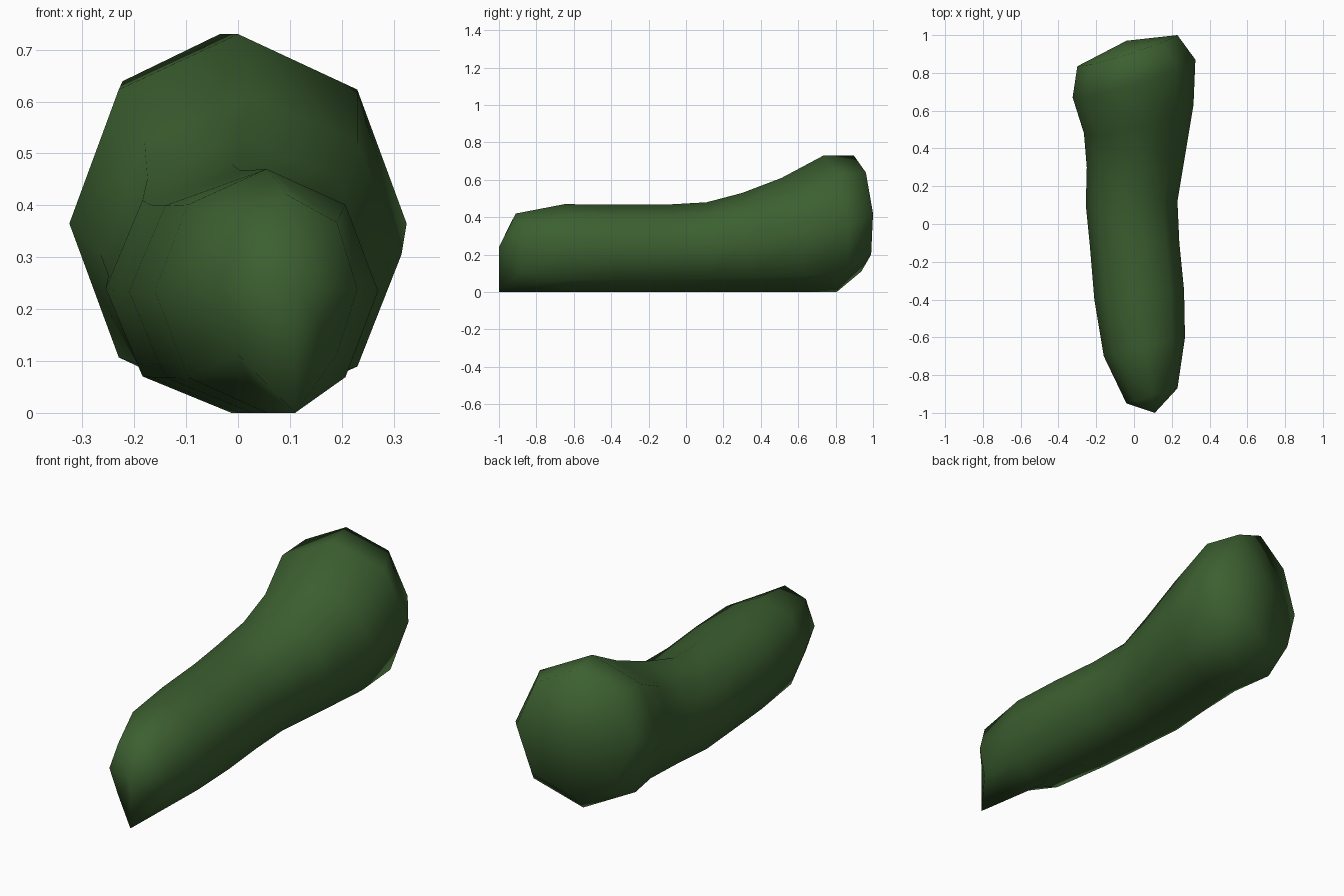
import bpy, bmesh, math
from mathutils import Vector

if "Cube" in bpy.data.objects:
    bpy.data.objects.remove(bpy.data.objects["Cube"])

SIDES = 8
# each ring: left (x, y), right (x, y), bottom z, top z, lean of the top in y
RINGS = [
    ((-0.04, -0.95), (0.23, -0.87), 0.06, 0.42, 0.00),
    ((-0.16, -0.70), (0.27, -0.60), 0.00, 0.47, 0.00),
    ((-0.21, -0.40), (0.265, -0.35), 0.00, 0.468, 0.00),
    ((-0.235, -0.10), (0.24, -0.10), 0.00, 0.468, 0.00),
    ((-0.255, 0.10), (0.23, 0.12), 0.00, 0.48, 0.00),
    ((-0.25, 0.30), (0.265, 0.33), 0.00, 0.53, -0.015),
    ((-0.265, 0.48), (0.315, 0.63), 0.00, 0.61, -0.045),
    ((-0.325, 0.67), (0.325, 0.87), 0.00, 0.73, -0.035),
    ((-0.30, 0.835), (0.23, 1.00), 0.11, 0.73, -0.02),
]

green = bpy.data.materials.new("dark green")
green.diffuse_color = (0.045, 0.115, 0.03, 1)
green.use_nodes = True
green.node_tree.nodes["Principled BSDF"].inputs["Base Color"].default_value = green.diffuse_color

bm = bmesh.new()

# bent eight-sided body, swelling towards the back
loops = []
for left, right, z0, z1, lean in RINGS:
    l, r = Vector(left), Vector(right)
    mid, half = (l + r) / 2, (r - l) / 2
    loop = []
    for i in range(SIDES):
        a = math.tau * i / SIDES
        p = mid + half * math.cos(a)
        s = math.sin(a)
        loop.append(bm.verts.new((p.x, p.y + lean * s, (z0 + z1) / 2 + (z1 - z0) / 2 * s)))
    loops.append(loop)

# front tip drops to a point on the ground
loops[0][6].co = (0.11, -1.0, 0.0)

for a, b in zip(loops, loops[1:]):
    for i in range(SIDES):
        j = (i + 1) % SIDES
        bm.faces.new((a[i], a[j], b[j], b[i]))

# end caps as fans
for loop, tip in ((loops[0], (0.11, -1.0, 0.24)), (loops[-1], (-0.04, 0.97, 0.42))):
    c = bm.verts.new(tip)
    for i in range(SIDES):
        bm.faces.new((loop[i], loop[(i + 1) % SIDES], c))

bmesh.ops.recalc_face_normals(bm, faces=bm.faces)
for f in bm.faces:
    f.smooth = True

mesh = bpy.data.meshes.new("vegetable_body")
bm.to_mesh(mesh)
bm.free()
mesh.materials.append(green)
body = bpy.data.objects.new("vegetable_body", mesh)
bpy.context.collection.objects.link(body)
